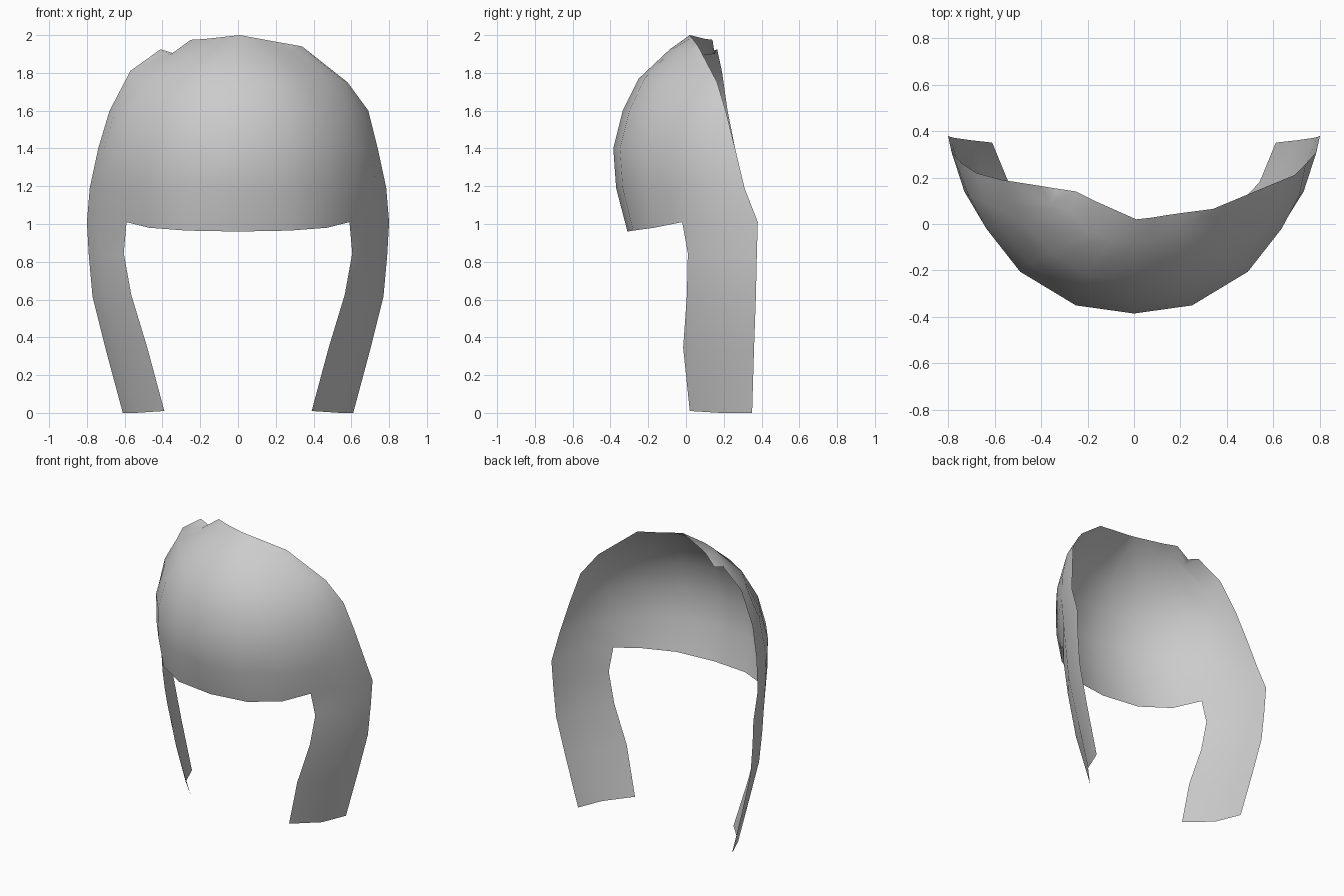
import bpy
import bmesh

if "Cube" in bpy.data.objects:
    bpy.data.objects.remove(bpy.data.objects["Cube"])

# One half of each horizontal arc: height, then (x, y) from back rim to middle
ARCS = [
    (0.97, [(.80, .38), (.73, .16), (.59, -.02), (.47, -.17), (.27, -.28), (0, -.31)]),
    (1.19, [(.785, .31), (.73, .14), (.63, -.02), (.49, -.20), (.25, -.335), (0, -.37)]),
    (1.40, [(.74, .26), (.71, .12), (.635, -.02), (.49, -.205), (.25, -.35), (0, -.385)]),
    (1.60, [(.69, .21), (.65, .10), (.58, -.01), (.45, -.17), (.24, -.30), (0, -.335)]),
    (1.77, [(.58, .165), (.54, .08), (.47, 0), (.36, -.12), (.20, -.22), (0, -.25)]),
    (1.925, [(.34, .065), (.30, .03), (.25, 0), (.19, -.035), (.10, -.07), (0, -.085)]),
]
# Heights of the lower edge, dipping to the middle of the fringe
FRINGE_Z = [1.01, 1.01, 1.01, .98, .965, .96]
# Uneven parting on the left: replaced points by (row, column)
PARTING = {
    (3, 0): (-.68, .22, 1.60), (4, 0): (-.57, .19, 1.81),
    (4, 1): (-.55, .09, 1.77), (5, 0): (-.41, .165, 1.925),
    (5, 1): (-.36, .09, 1.895), (5, 2): (-.28, .05, 1.93),
}
# Crown edge from left to right, with the small notch
CROWN = [(-.41, .165, 1.925), (-.33, .152, 1.90), (-.25, .14, 1.975),
         (-.17, .10, 1.98), (-.08, .06, 1.99), (.01, .02, 2.0),
         (.08, .028, 1.987), (.14, .038, 1.976), (.21, .048, 1.963),
         (.28, .057, 1.951), (.34, .065, 1.94)]
# Side locks: back, middle and front point on each level, going down
LOCK = [
    (.84, [(.79, .375), (.73, .18), (.605, .01)]),
    (.62, [(.77, .37), (.705, .18), (.565, .005)]),
    (.34, [(.70, .36), (.63, .18), (.48, -.015)]),
    (.005, [(.61, .35), (.54, .18), (.39, .02)]),
]

bm = bmesh.new()


def strip(a, b):
    """Join two rows of vertices with quads."""
    for i in range(len(a) - 1):
        bm.faces.new((a[i], a[i + 1], b[i + 1], b[i]))


# Cap: rows mirrored about the middle column
rows = []
for r, (z, half) in enumerate(ARCS):
    pts = []
    for i, (x, y) in enumerate(half):
        h = FRINGE_Z[i] if r == 0 else z
        if r == 5 and i == 0:
            h = 1.94
        if r == 4 and i == 0:
            h = 1.75
        pts.append((x, y, h))
    left = [PARTING.get((r, i), (-x, y, h)) for i, (x, y, h) in enumerate(pts)]
    rows.append([bm.verts.new(p) for p in left + pts[-2::-1]])
rows.append([bm.verts.new(p) for p in CROWN])
for lower, upper in zip(rows, rows[1:]):
    strip(lower, upper)

# Side locks hang from the outer three columns of the lowest row
for side in (-1, 1):
    top = rows[0][:3] if side < 0 else rows[0][:-4:-1]
    for z, pts in LOCK:
        low = [bm.verts.new((side * x, y, z - (.005 if i < 2 else -.005)))
               for i, (x, y) in enumerate(pts)]
        if side < 0:
            strip(low, top)
        else:
            strip(low[::-1], top[::-1])
        top = low

bmesh.ops.remove_doubles(bm, verts=bm.verts, dist=0.002)

mesh = bpy.data.meshes.new("hair_front")
bm.to_mesh(mesh)
bm.free()
hair = bpy.data.objects.new("hair_front", mesh)
bpy.context.collection.objects.link(hair)

grey = bpy.data.materials.new("light_grey")
grey.diffuse_color = (0.6, 0.6, 0.6, 1)
grey.use_nodes = True
grey.node_tree.nodes["Principled BSDF"].inputs["Base Color"].default_value = grey.diffuse_color
mesh.materials.append(grey)
mesh.shade_smooth()
